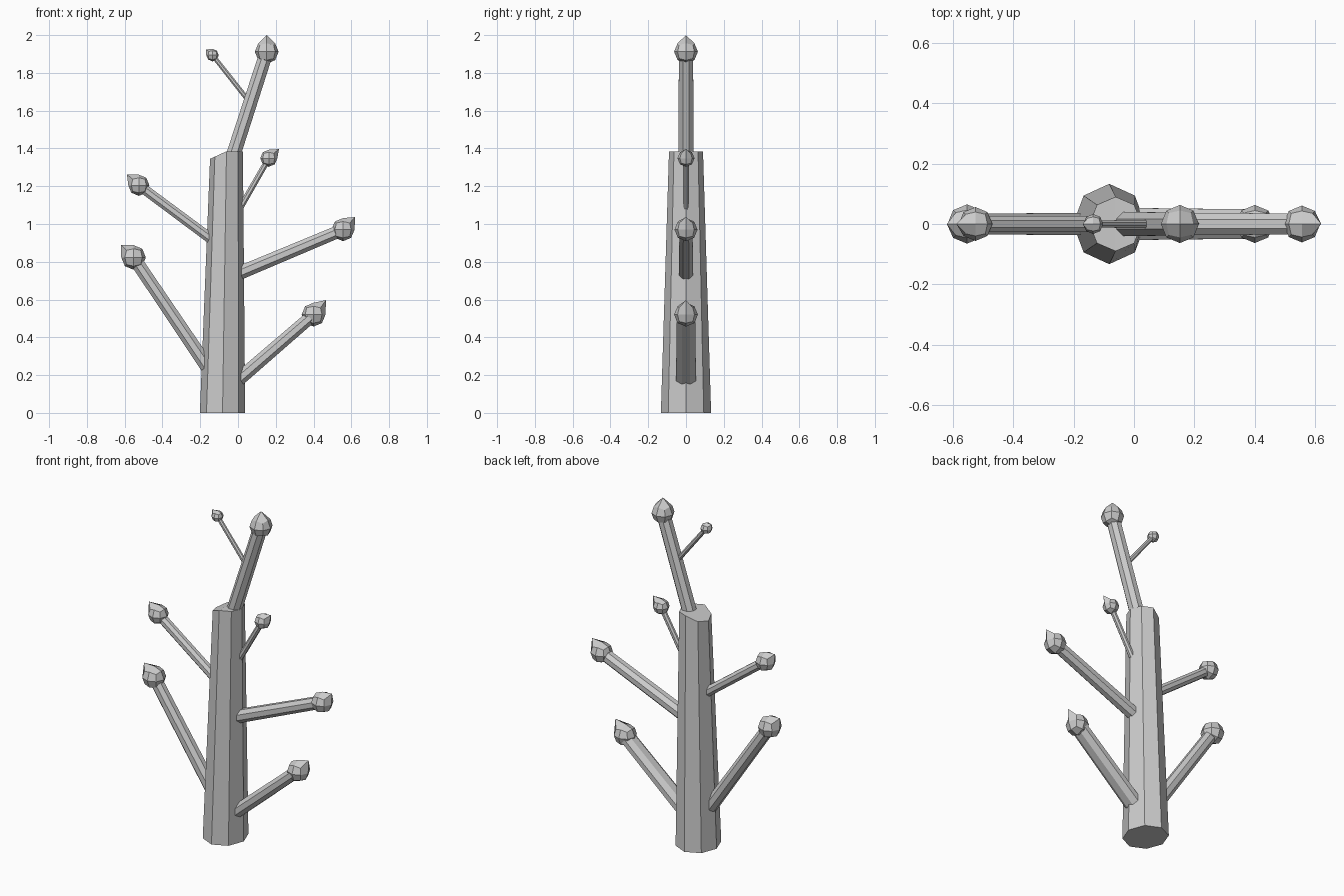
import bpy, bmesh, math
from mathutils import Vector

if "Cube" in bpy.data.objects:
    bpy.data.objects.remove(bpy.data.objects["Cube"])


def finish(bm, name):
    bmesh.ops.recalc_face_normals(bm, faces=bm.faces)
    mesh = bpy.data.meshes.new(name)
    bm.to_mesh(mesh)
    bm.free()
    obj = bpy.data.objects.new(name, mesh)
    bpy.context.collection.objects.link(obj)
    return obj


def trunk():
    # tapered octagon whose top is flat on the right, bevelled down on the left
    bm = bmesh.new()
    angles = [i * math.pi / 4 for i in range(8)]
    low = [bm.verts.new((-0.082 + 0.12 * math.cos(a), 0.133 * math.sin(a), 0)) for a in angles]
    top = [bm.verts.new((-0.061 + 0.087 * math.cos(a), 0.09 * math.sin(a),
                         1.385 + 0.04 * min(0, round(math.cos(a), 4)))) for a in angles]
    for i in range(8):
        j = (i + 1) % 8
        bm.faces.new((low[i], low[j], top[j], top[i]))
    bm.faces.new(low[::-1])
    bm.faces.new([top[i] for i in (6, 7, 0, 1, 2)])
    bm.faces.new([top[i] for i in (2, 3, 4, 5, 6)])
    finish(bm, "trunk")


def branch(name, start, end, r0, r1, depth, widen):
    # eight-sided tapered rod, sunk a little into whatever carries it
    bm = bmesh.new()
    a, b = Vector((start[0], 0, start[1])), Vector((end[0], 0, end[1]))
    d = (b - a).normalized()
    a = a - d * depth
    side = Vector((0, 1, 0))
    up = d.cross(side)
    rings = []
    for p, r in ((a, r0), (b, r1)):
        ring = []
        for i in range(8):
            t = (i + 0.5) * math.pi / 4
            k = r / math.cos(math.pi / 8)
            ring.append(bm.verts.new(p + side * (k * widen * math.cos(t)) + up * (k * math.sin(t))))
        rings.append(ring)
    for i in range(8):
        j = (i + 1) % 8
        bm.faces.new((rings[0][i], rings[0][j], rings[1][j], rings[1][i]))
    bm.faces.new(rings[0])
    bm.faces.new(rings[1])
    finish(bm, name)


def bud(name, centre, tip, r):
    # faceted ball from a subdivided cube, one vertex drawn out to a point
    bm = bmesh.new()
    bmesh.ops.create_cube(bm, size=2)
    bmesh.ops.subdivide_edges(bm, edges=bm.edges[:], cuts=1, use_grid_fill=True)
    c = Vector((centre[0], 0, centre[1]))
    t = Vector((tip[0], 0, tip[1]))
    for v in bm.verts:
        v.co = c + v.co.normalized() * r
    min(bm.verts, key=lambda v: (v.co - t).length).co = t
    finish(bm, name)


# name, base, bud centre, bud tip, base radius, end radius, bud radius, sink, widening
BRANCHES = [
    ("lower_right", (0.026, 0.197), (0.40, 0.52), (0.466, 0.597), 0.036, 0.033, 0.063, 0.03, 1.47),
    ("middle_right", (0.026, 0.748), (0.556, 0.97), (0.62, 1.037), 0.036, 0.033, 0.061, 0.03, 1.05),
    ("lower_left", (-0.18, 0.27), (-0.553, 0.823), (-0.62, 0.89), 0.037, 0.034, 0.065, 0.03, 1.0),
    ("upper_left", (-0.16, 0.934), (-0.525, 1.205), (-0.588, 1.263), 0.027, 0.026, 0.056, 0.03, 1.0),
    ("upper_right", (0.026, 1.11), (0.163, 1.348), (0.217, 1.397), 0.016, 0.015, 0.045, 0.03, 1.0),
    ("top", (-0.02, 1.38), (0.152, 1.912), (0.152, 2.0), 0.038, 0.036, 0.063, 0.02, 1.05),
    ("top_twig", (0.037, 1.677), (-0.135, 1.894), (-0.17, 1.924), 0.013, 0.012, 0.033, 0.01, 1.0),
]

trunk()
for name, base, centre, tip, r0, r1, rb, depth, widen in BRANCHES:
    branch(name + "_branch", base, centre, r0, r1, depth, widen)
    bud(name + "_bud", centre, tip, rb)
